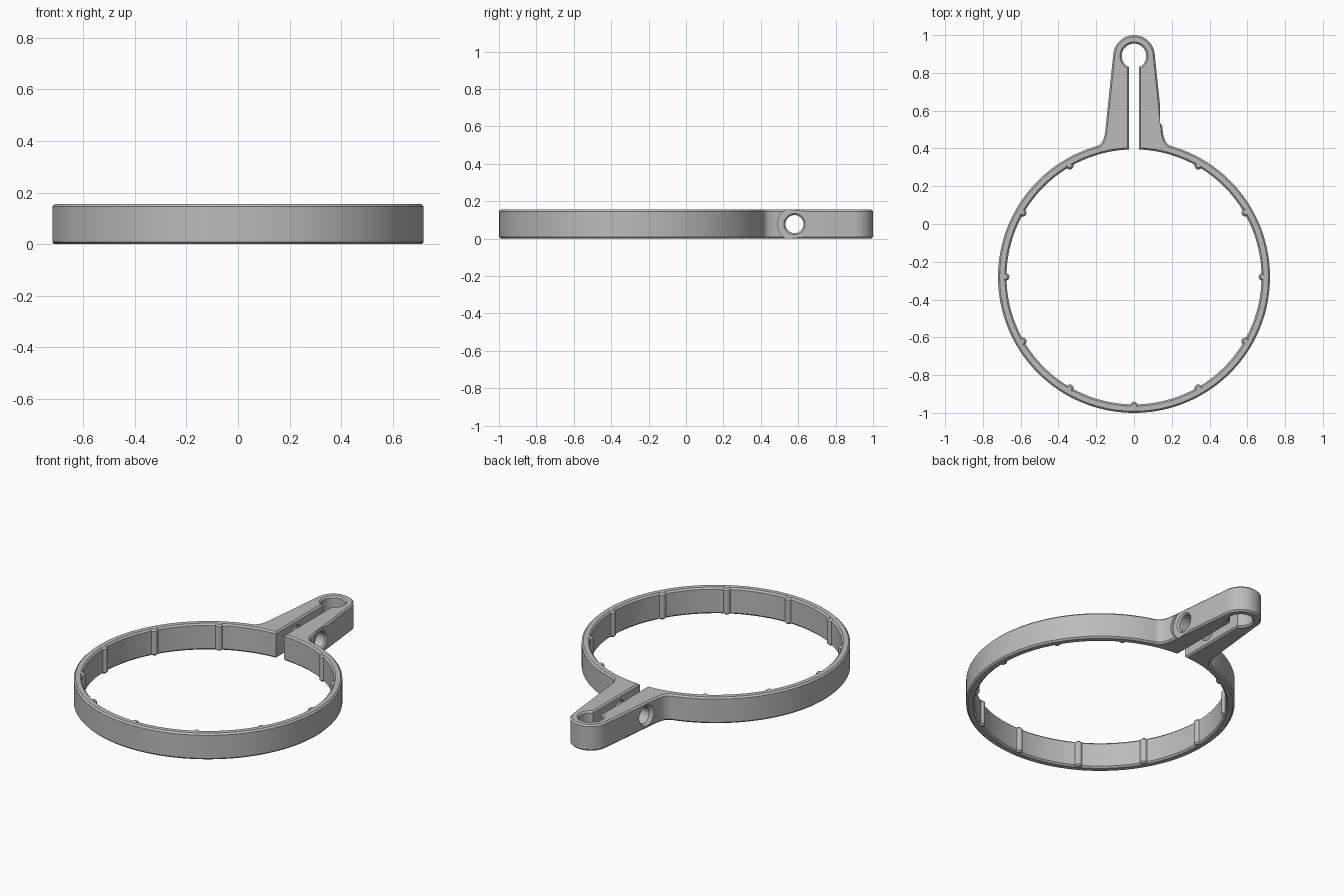
import bpy, bmesh
from math import sin, cos, asin, radians, degrees, pi
from mathutils import Vector, Matrix

if "Cube" in bpy.data.objects:
    bpy.data.objects.remove(bpy.data.objects["Cube"])

HEIGHT, CHAMFER = 0.155, 0.009
RING = Vector((0, -0.28))
R_OUT, R_IN = 0.72, 0.675
TIP = Vector((0, 0.89))
R_TIP, R_KEY = 0.11, 0.065
SLOT = 0.026
SCREW_Y = 0.58


def arc(centre, radius, start, end, steps):
    """Points along an arc, angles in degrees."""
    angles = [radians(start + (end - start) * i / steps) for i in range(steps + 1)]
    return [centre + radius * Vector((cos(a), sin(a))) for a in angles]


def mirrored(points):
    return [Vector((-p.x, p.y)) for p in reversed(points)]


def outer_outline():
    # Ring, flared neck, tapered sides and rounded tip
    half = degrees(asin(0.2 / R_OUT))
    pts = arc(RING, R_OUT, 90 + half, 450 - half, 160)
    a, b, c = pts[-1], Vector((0.161, 0.421)), Vector((0.153, 0.485))
    flare = [a * (1 - t) ** 2 + b * 2 * t * (1 - t) + c * t * t
             for t in [i / 8 for i in range(1, 9)]]
    return pts + flare + arc(TIP, R_TIP, 6, 174, 32) + mirrored(flare)


def inner_outline():
    # Bore with grip ribs, then the slot and its round end
    half = degrees(asin(SLOT / R_IN))
    rib_gap = 1.65
    pts, angle = [], 90 + half
    for rib in range(120, 421, 30):
        pts += arc(RING, R_IN, angle, rib - rib_gap, 12)[:-1]
        centre = RING + 0.68 * Vector((cos(radians(rib)), sin(radians(rib))))
        pts += arc(centre, 0.02, rib + 255, rib + 105, 10)
        angle = rib + rib_gap
    pts += arc(RING, R_IN, angle, 450 - half, 12)[1:]
    key = degrees(asin(SLOT / R_KEY))
    return pts + arc(TIP, R_KEY, key - 90, 270 - key, 40)


def offset(points, distance):
    """Move a closed outline to its left by the distance."""
    result = []
    for i, p in enumerate(points):
        d1 = (p - points[i - 1]).normalized()
        d2 = (points[(i + 1) % len(points)] - p).normalized()
        n1, n2 = Vector((-d1.y, d1.x)), Vector((-d2.y, d2.x))
        result.append(p + (n1 + n2) * distance / (1 + n1.dot(n2)))
    return result


def make_clamp():
    bm = bmesh.new()
    caps = {0: [], 3: []}
    for outline, side in ((outer_outline(), 1), (inner_outline(), -1)):
        inset = offset(outline, side * CHAMFER)
        levels = [(inset, 0), (outline, CHAMFER),
                  (outline, HEIGHT - CHAMFER), (inset, HEIGHT)]
        rows = [[bm.verts.new((p.x, p.y, z)) for p in pts] for pts, z in levels]
        count = len(outline)
        for low, high in zip(rows, rows[1:]):
            for i in range(count):
                j = (i + 1) % count
                bm.faces.new((low[i], low[j], high[j], high[i]))
        for level in caps:
            row = rows[level]
            caps[level] += [bm.edges.get((row[i - 1], row[i])) for i in range(count)]
    for edges in caps.values():
        bmesh.ops.triangle_fill(bm, edges=edges, use_beauty=True)
    bmesh.ops.recalc_face_normals(bm, faces=bm.faces)
    mesh = bpy.data.meshes.new("clamp_ring")
    bm.to_mesh(mesh)
    bm.free()
    obj = bpy.data.objects.new("clamp_ring", mesh)
    bpy.context.collection.objects.link(obj)
    return obj


def cut(target, x1, x2, r1, r2):
    """Cut a round hole along x at the screw position."""
    bm = bmesh.new()
    place = Matrix.Translation(((x1 + x2) / 2, SCREW_Y, HEIGHT / 2))
    bmesh.ops.create_cone(bm, cap_ends=True, segments=48, radius1=r1, radius2=r2,
                          depth=x2 - x1, matrix=place @ Matrix.Rotation(pi / 2, 4, "Y"))
    mesh = bpy.data.meshes.new("screw_cutter")
    bm.to_mesh(mesh)
    bm.free()
    cutter = bpy.data.objects.new("screw_cutter", mesh)
    cutter.hide_render = True
    bpy.context.collection.objects.link(cutter)
    mod = target.modifiers.new("screw_cut", "BOOLEAN")
    mod.operation, mod.solver, mod.object = "DIFFERENCE", "EXACT", cutter
    bpy.ops.object.modifier_apply(modifier=mod.name)
    bpy.data.objects.remove(cutter)


clamp = make_clamp()
bpy.ops.object.select_all(action="DESELECT")
clamp.select_set(True)
bpy.context.view_layer.objects.active = clamp

# Screw head seat, through hole and lead-in chamfers
cut(clamp, 0.137, 0.3, 0.09, 0.09)
cut(clamp, -0.3, 0.3, 0.048, 0.048)
cut(clamp, 0.128, 0.148, 0.048, 0.068)
cut(clamp, -0.155, -0.131, 0.072, 0.048)

# Grey plastic
grey = bpy.data.materials.new("grey_plastic")
grey.use_nodes = True
colour = (0.5, 0.5, 0.5, 1)
grey.diffuse_color = colour
grey.node_tree.nodes["Principled BSDF"].inputs["Base Color"].default_value = colour
clamp.data.materials.clear()
clamp.data.materials.append(grey)
bpy.ops.object.shade_smooth_by_angle(angle=radians(30))
